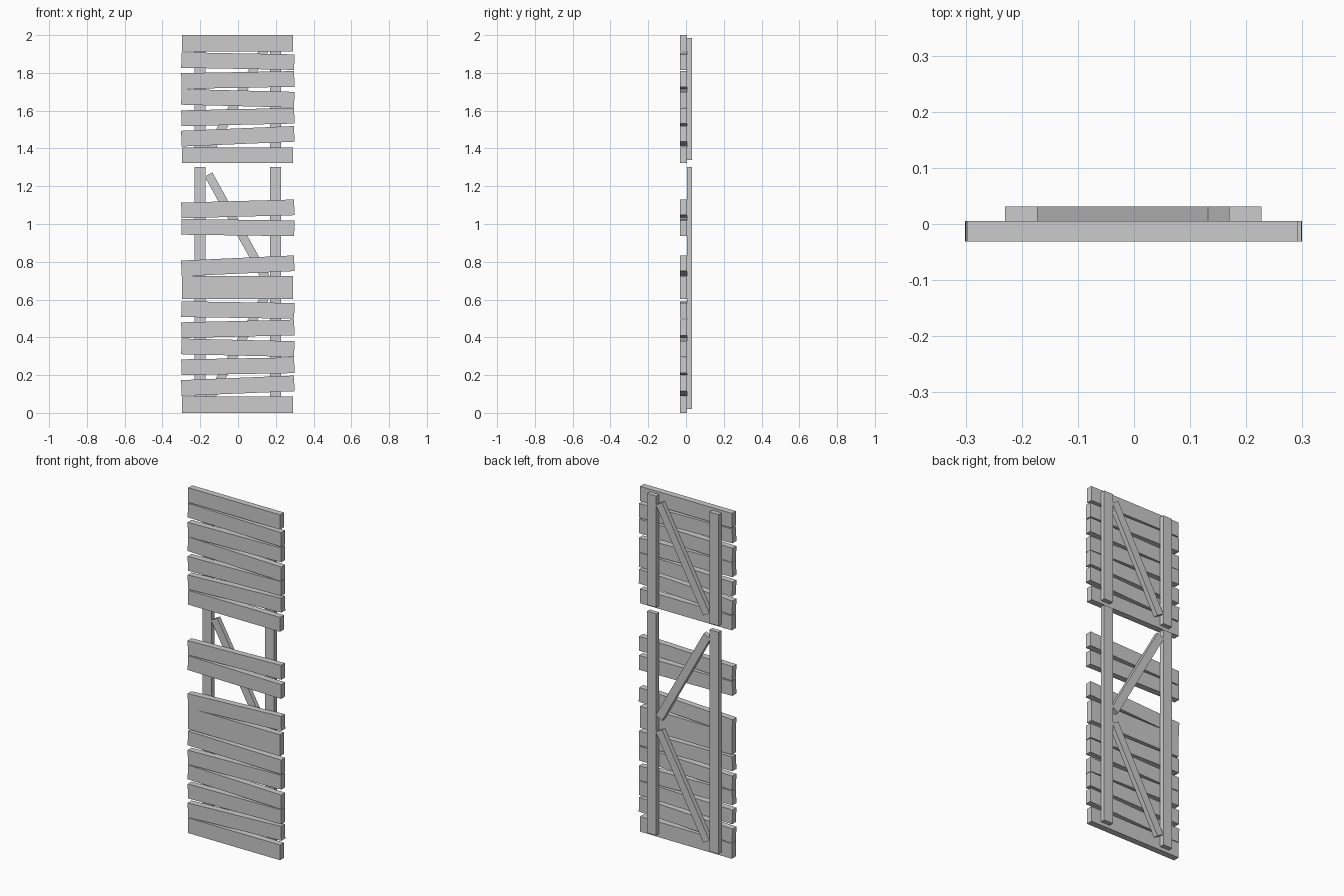
import bpy
from math import atan2, hypot

FRONT, MID, BACK = -0.031, 0.005, 0.031


def board(name, x, z, length, width, angle, y0, y1):
    """Box lying along x, turned in the xz plane by angle."""
    bpy.ops.mesh.primitive_cube_add(size=1, location=(x, (y0 + y1) / 2, z))
    ob = bpy.context.object
    ob.name = name
    ob.scale = (length, y1 - y0, width)
    ob.rotation_euler = (0, -angle, 0)
    return ob


def stick(name, a, b, width):
    """Back timber running between two xz points."""
    dx, dz = b[0] - a[0], b[1] - a[1]
    board(name, (a[0] + b[0]) / 2, (a[1] + b[1]) / 2,
          hypot(dx, dz), width, atan2(dz, dx), MID, BACK)


# Front planks: centre height at left end, at right end, width
planks = [
    (1.957, 1.957, 0.085), (1.868, 1.857, 0.082), (1.757, 1.768, 0.083),
    (1.673, 1.658, 0.083), (1.560, 1.573, 0.083), (1.452, 1.477, 0.083),
    (1.364, 1.364, 0.083),
    (1.072, 1.088, 0.083), (0.985, 0.977, 0.083), (0.765, 0.792, 0.083),
    (0.664, 0.664, 0.124), (0.549, 0.540, 0.083), (0.438, 0.452, 0.083),
    (0.352, 0.338, 0.083), (0.242, 0.252, 0.083), (0.132, 0.156, 0.083),
    (0.044, 0.044, 0.088),
]
for i, (zl, zr, w) in enumerate(planks):
    flat = zl == zr
    board(f"plank_{i + 1}", -0.003 if flat else -0.001, (zl + zr) / 2,
          0.588 if flat else 0.598, w, atan2(zr - zl, 0.59), FRONT, MID)

# Upright rails behind the upper and lower panels
for part, z0, z1 in (("upper", 1.34, 1.985), ("lower", 0.02, 1.303)):
    for side, x in (("left", -0.201), ("right", 0.198)):
        stick(f"{part}_rail_{side}", (x, z0), (x, z1), 0.058)

# Diagonal braces between the rails
stick("upper_brace", (-0.152, 1.385), (0.152, 1.945), 0.046)
stick("middle_brace", (0.152, 0.705), (-0.156, 1.262), 0.046)
stick("lower_brace", (-0.152, 0.07), (0.152, 0.63), 0.046)
